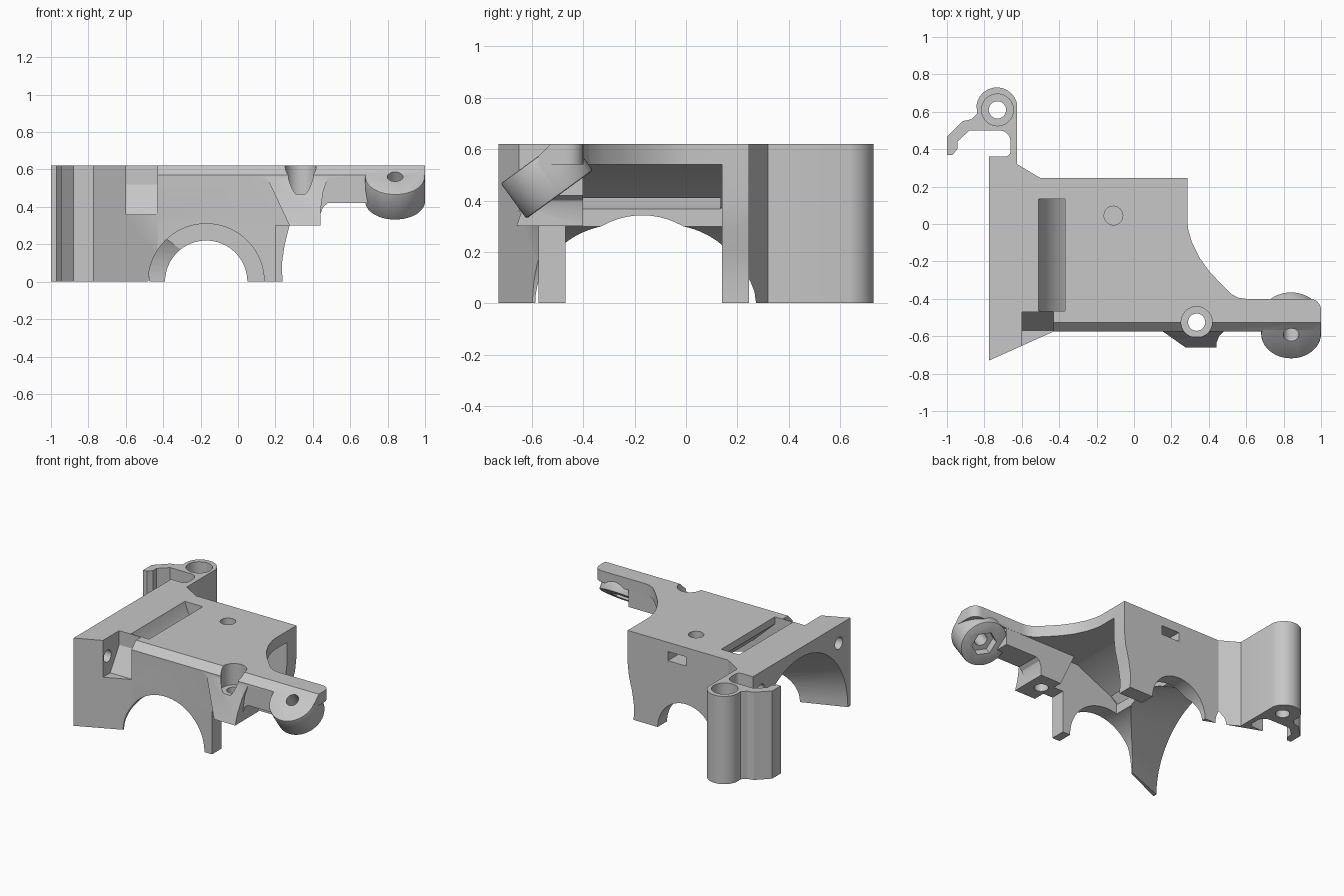
import bpy, bmesh, math
from mathutils import Matrix, Vector

if "Cube" in bpy.data.objects:
    bpy.data.objects.remove(bpy.data.objects["Cube"], do_unlink=True)

grey = bpy.data.materials.new("plain_grey")
grey.use_nodes = True
GREY = (0.57, 0.57, 0.57, 1)
grey.diffuse_color = GREY
grey.node_tree.nodes["Principled BSDF"].inputs["Base Color"].default_value = GREY


def finish(bm, name):
    bmesh.ops.recalc_face_normals(bm, faces=bm.faces)
    me = bpy.data.meshes.new(name)
    bm.to_mesh(me)
    bm.free()
    me.materials.append(grey)
    ob = bpy.data.objects.new(name, me)
    bpy.context.collection.objects.link(ob)
    return ob


def prism(name, pts, a, b, axis="z"):
    """Extrude a 2D outline from a to b along an axis."""
    place = {"z": lambda u, v, w: (u, v, w),
             "x": lambda u, v, w: (w, u, v),
             "y": lambda u, v, w: (u, w, v)}[axis]
    bm = bmesh.new()
    face = bm.faces.new([bm.verts.new(place(u, v, a)) for u, v in pts])
    out = bmesh.ops.extrude_face_region(bm, geom=[face])["geom"]
    shift = Vector(place(0, 0, b - a))
    bmesh.ops.translate(bm, vec=shift, verts=[g for g in out if isinstance(g, bmesh.types.BMVert)])
    return finish(bm, name)


def box(name, x, y, z):
    return prism(name, [(x[0], y[0]), (x[1], y[0]), (x[1], y[1]), (x[0], y[1])], *z)


def cone(name, loc, r1, r2, depth, rot=Matrix(), sides=64, bevel=0):
    """Cylinder or cone along local z, centred on loc."""
    bm = bmesh.new()
    bmesh.ops.create_cone(bm, cap_ends=True, segments=sides, radius1=r1, radius2=r2, depth=depth)
    if bevel:
        rims = [e for e in bm.edges if abs(e.verts[0].co.z - e.verts[1].co.z) < 1e-5]
        bmesh.ops.bevel(bm, geom=rims, offset=bevel, segments=2, profile=0.5, affect="EDGES")
    bm.transform(Matrix.Translation(loc) @ rot)
    return finish(bm, name)


def combine(target, other, mode="DIFFERENCE"):
    mod = target.modifiers.new("combine", "BOOLEAN")
    mod.operation, mod.solver, mod.object = mode, "EXACT", other
    bpy.context.view_layer.objects.active = target
    bpy.ops.object.modifier_apply(modifier=mod.name)
    bpy.data.objects.remove(other, do_unlink=True)


def arc(cx, cy, r, a0, a1, n):
    return [(cx + r * math.cos(math.radians(a0 + (a1 - a0) * i / n)),
             cy + r * math.sin(math.radians(a0 + (a1 - a0) * i / n))) for i in range(n + 1)]


ALONG_X = Matrix.Rotation(math.pi / 2, 4, "Y")
ALONG_Y = Matrix.Rotation(math.pi / 2, 4, "X")
TOP = 0.62

# Body with the rear clip tower, one full-height outline
outline = [(-.775, -.73), (-.43, -.575), (.285, -.575), (.285, .245), (-.5, .245), (-.625, .32)]
outline += arc(-.733, .62, .11, 10, 170, 20)
outline += [(-.84, .59), (-.87, .56), (-.915, .55), (-1, .465), (-1, .37), (-.97, .37), (-.945, .4),
            (-.945, .44), (-.88, .5), (-.72, .5)]
outline += arc(-.72, .44, .06, 80, 0, 6)
outline += arc(-.69, .39, .03, 0, -90, 4) + [(-.775, .36)]
body = prism("bracket_body", outline, 0, TOP)

# Hollow inside with a sloping roof, tapering fan opening and wall arches
combine(body, prism("cavity", [(-.25, -1), (.6, -1), (.6, .54), (.08, .54), (-.2, .41), (-.25, .37)],
                    -.47, .14, "y"))
duct = cone("duct", (0, 0, 0), .54, .31, .6, ALONG_X)
duct.data.transform(Matrix.Translation((-.5, -.17, 0)) @ Matrix.Scale(1.04, 4, (0, 0, 1)))
combine(body, duct)
combine(body, cone("front_arch", (-.17, -.43, 0), .31, .31, 1.14, ALONG_Y))
combine(body, cone("back_arch", (-.17, .2, 0), .22, .22, .4, ALONG_Y))
combine(body, box("front_leg_trim", (.2, .6), (-.8, -.3), (-1, .3)))
combine(body, prism("back_leg_trim", [(.4, -.1), (.24, -.1), (.235, .1), (.25, .2), (.275, .3),
                                      (.286, .4), (.4, .4)], .1, .4, "y"))

# Slanted air slot through the top, with a curved ramp as its floor
combine(body, prism("slot", [(-.51, .7), (-.51, .62), (-.49, .56), (-.455, .5), (-.405, .445),
                             (-.34, .4), (-.25, .367), (-.19, .365), (-.19, .4), (-.37, .57),
                             (-.37, .7)], -.465, .135, "y"))

# Top plate sweeping into the arm
plate = [(.1, -.575), (1, -.575), (1, -.47)] + arc(.94, -.46, .06, 0, 90, 6)
plate += [(.6, -.4), (.56, -.395), (.52, -.375), (.46, -.315), (.4, -.25), (.35, -.18),
          (.31, -.1), (.29, -.03), (.28, .05), (.1, .05)]
combine(body, prism("top_plate", plate, .54, TOP), "UNION")

# Arm beam with a curved underside, stopping at the boss
combine(body, prism("arm_beam", [(.3, .3), (.44, .3), (.44, .36), (.455, .4), (.48, .42), (.73, .42),
                                 (.73, .61), (.3, .61)], -.574, -.401, "y"), "UNION")

# Screw block under the front edge, with a leaning front face
block = prism("screw_block", [(-.572, .565), (-.66, .3), (-.402, .3), (-.402, .565)], .15, .48, "x")
combine(block, prism("block_left", [(.1, .6), (.148, .57), (.28, .29), (.1, .29)], -.8, -.3, "y"))
combine(block, prism("block_right", [(.44, .2), (.44, .37), (.455, .48), (.485, .57), (.6, .57),
                                     (.6, .2)], -.8, -.3, "y"))
combine(body, block, "UNION")

# Sloped front edge
combine(body, prism("edge_slope", [(-.8, .57), (-.576, .57), (-.525, .621), (-.525, .7), (-.8, .7)],
                    -.43, 1.1, "x"))

# Tilted hinge boss at the arm end
tilt = Matrix.Rotation(math.radians(36), 4, "X")
centre = Vector((.84, -.542, .492))
boss = cone("hinge_boss", centre, .16, .16, .17, tilt, bevel=.008)
combine(boss, box("boss_trim", (.5, 1.2), (-1, 0), (TOP - .001, 1)))
combine(body, boss, "UNION")
axis = tilt @ Vector((0, 0, 1))
combine(body, cone("hinge_hole", centre, .042, .042, .5, tilt))
combine(body, cone("hinge_nut_trap", centre - axis * .1, .085, .085, .14, tilt, sides=6))

# Vertical screw holes with wide seats
for x, y, seat, r in [(-.73, .61, .52, .085), (.335, -.525, .47, .083)]:
    combine(body, cone("screw_hole", (x, y, .3), .046, .046, 1))
    combine(body, cone("screw_seat", (x, y, seat + .2), r, r, .4))
combine(body, cone("plate_recess", (-.11, .045, .62), .05, .05, .1))
combine(body, box("nut_slot", (-.17, -.03), (.1, .4), (.49, .555)))

# Front corner pocket with a sloped floor, and the fan screw holes
combine(body, prism("corner_pocket", [(-.8, .36), (-.57, .36), (-.47, .52), (-.47, .8), (-.8, .8)],
                    -.6, -.43, "x"))
for x, y in [(-.7, -.6), (-.83, .27)]:
    combine(body, cone("fan_hole", (x, y, .49), .042, .042, .3, ALONG_X))

bpy.ops.object.select_all(action="DESELECT")
body.select_set(True)
bpy.context.view_layer.objects.active = body
bpy.ops.object.shade_smooth_by_angle(angle=math.radians(25))
